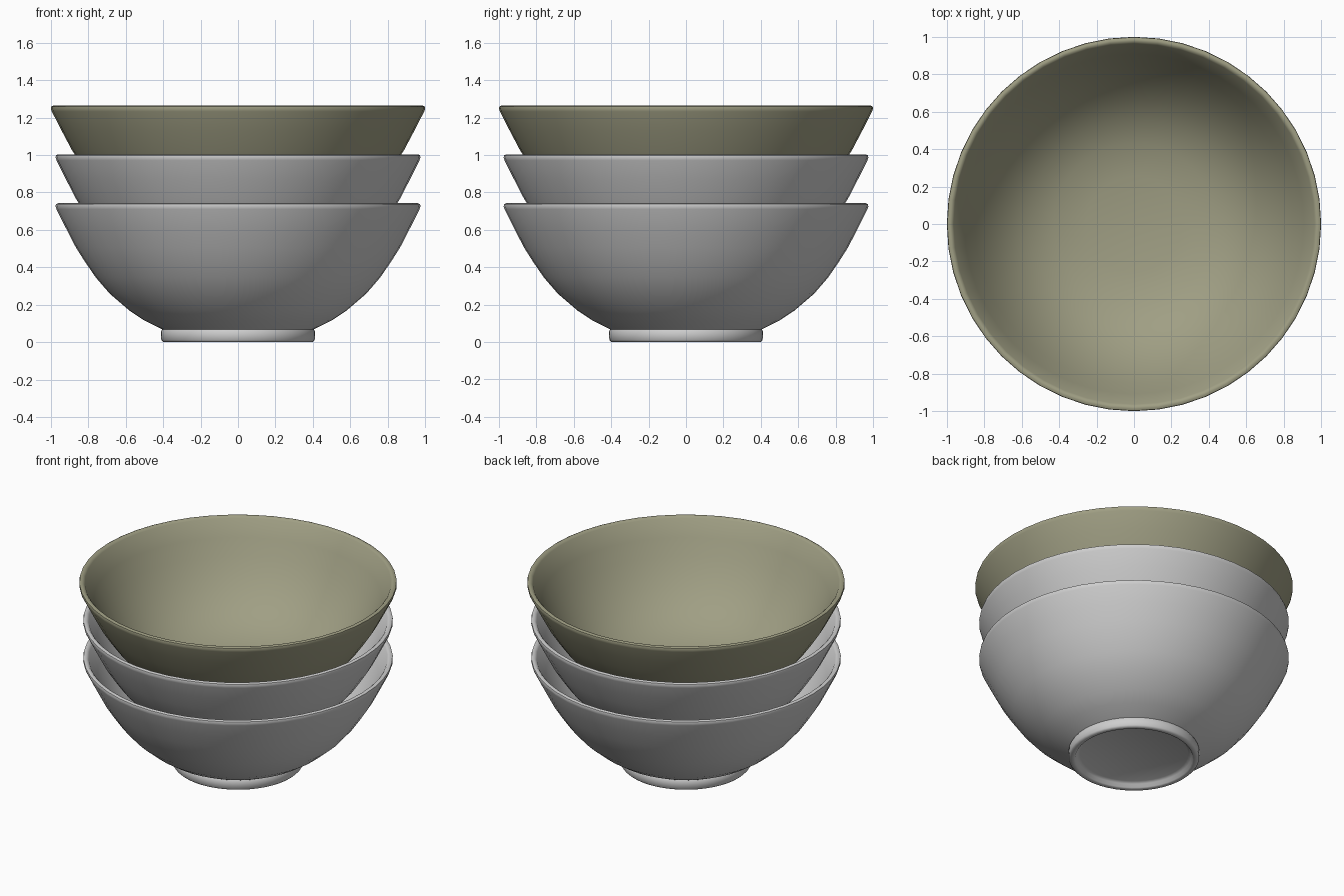
import bpy
import bmesh
from math import cos, sin, tau, radians

cube = bpy.data.objects.get("Cube")
if cube:
    bpy.data.objects.remove(cube, do_unlink=True)

SEGMENTS = 48
STEP = 0.261

# Cross-section (radius, height): underside, foot, outer wall, rim, inside
PROFILE = [
    (0, 0.035), (0.34, 0.035), (0.36, 0.025), (0.37, 0.005), (0.38, 0),
    (0.4, 0), (0.41, 0.01), (0.412, 0.055), (0.405, 0.068),
    (0.5, 0.115), (0.58, 0.168), (0.685, 0.258), (0.76, 0.345),
    (0.815, 0.425), (0.866, 0.505), (0.92, 0.61), (0.97, 0.71),
    (0.975, 0.725), (0.973, 0.737), (0.962, 0.742), (0.95, 0.74),
    (0.94, 0.73), (0.885, 0.62), (0.83, 0.515), (0.78, 0.435),
    (0.725, 0.36), (0.65, 0.278), (0.55, 0.2), (0.42, 0.14),
    (0.25, 0.108), (0, 0.1),
]


def make_material(name, color):
    mat = bpy.data.materials.new(name)
    mat.use_nodes = True
    mat.diffuse_color = color
    mat.node_tree.nodes["Principled BSDF"].inputs["Base Color"].default_value = color
    return mat


def make_bowl(name, z, widen, mat):
    """Revolve the cross-section into a closed bowl."""
    bm = bmesh.new()
    rings = []
    for r, h in PROFILE:
        count = SEGMENTS if r else 1
        rings.append([bm.verts.new((r * widen * cos(tau * i / SEGMENTS),
                                    r * widen * sin(tau * i / SEGMENTS), h))
                      for i in range(count)])
    for a, b in zip(rings, rings[1:]):
        for i in range(SEGMENTS):
            j = (i + 1) % SEGMENTS
            if len(a) == 1:
                bm.faces.new((a[0], b[j], b[i]))
            elif len(b) == 1:
                bm.faces.new((a[i], a[j], b[0]))
            else:
                bm.faces.new((a[i], a[j], b[j], b[i]))
    bmesh.ops.recalc_face_normals(bm, faces=bm.faces)
    mesh = bpy.data.meshes.new(name)
    bm.to_mesh(mesh)
    bm.free()
    mesh.materials.append(mat)
    bowl = bpy.data.objects.new(name, mesh)
    bowl.location.z = z
    bpy.context.collection.objects.link(bowl)
    bpy.ops.object.select_all(action="DESELECT")
    bowl.select_set(True)
    bpy.context.view_layer.objects.active = bowl
    bpy.ops.object.shade_smooth_by_angle(angle=radians(50))


grey = make_material("light grey glaze", (0.62, 0.62, 0.62, 1))
olive = make_material("olive glaze", (0.35, 0.345, 0.23, 1))

# Stack of three nested bowls, the top one slightly wider
make_bowl("bottom_bowl", 0, 1, grey)
make_bowl("middle_bowl", STEP, 1, grey)
make_bowl("top_bowl", STEP * 2, 1 / 0.975, olive)
